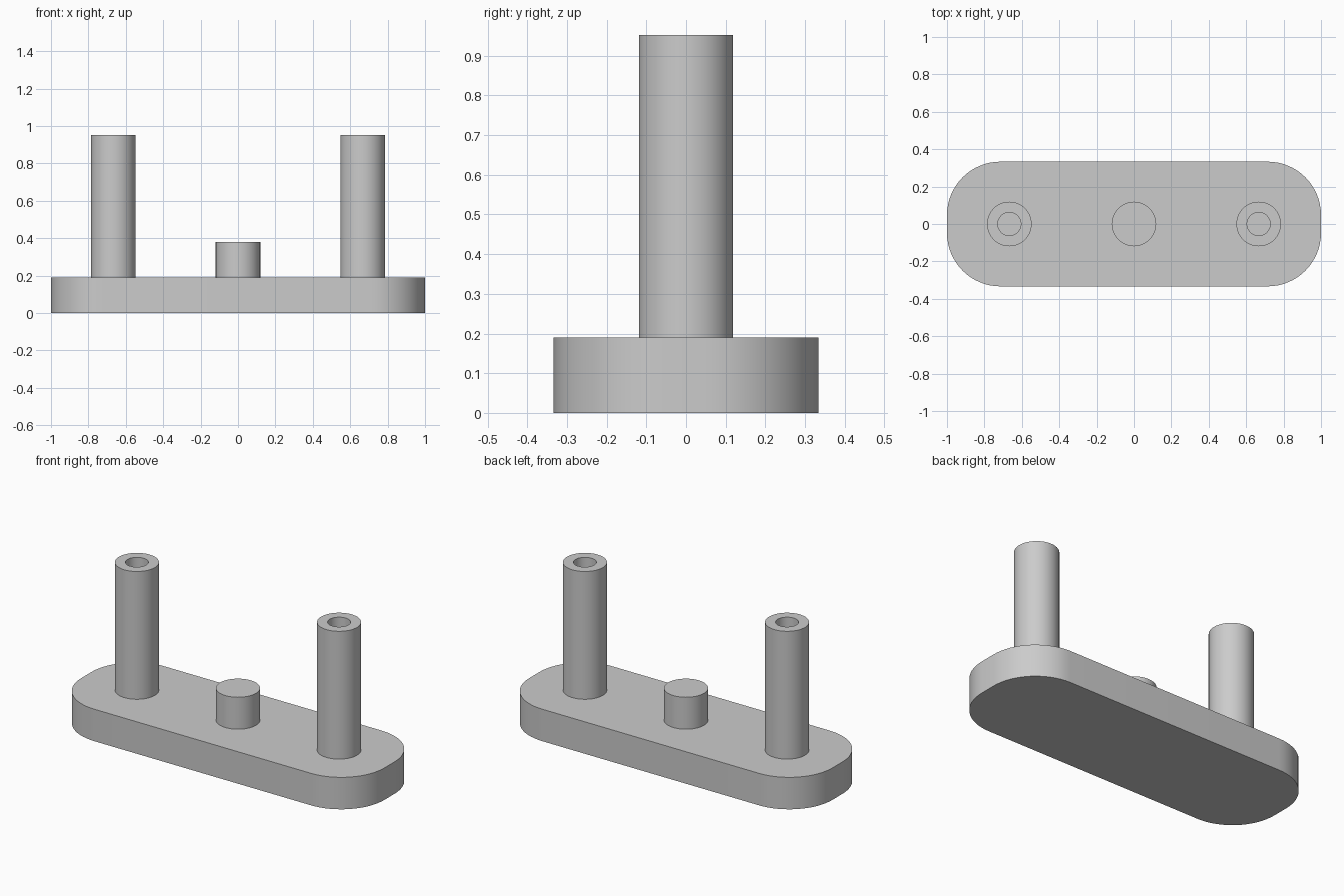
import bpy, bmesh, math

cube = bpy.data.objects.get("Cube")
if cube:
    bpy.data.objects.remove(cube, do_unlink=True)

UNIT = 2 / 42            # the plate is 42 units long
PLATE_TOP = 4 * UNIT

grey = bpy.data.materials.new("light grey")
grey.use_nodes = True
colour = (0.6, 0.6, 0.6, 1)
grey.diffuse_color = colour
grey.node_tree.nodes["Principled BSDF"].inputs["Base Color"].default_value = colour


def finish(name, bm, location=(0, 0, 0)):
    """Turn a bmesh into a smooth shaded grey object with sharp rims."""
    bmesh.ops.recalc_face_normals(bm, faces=bm.faces)
    mesh = bpy.data.meshes.new(name)
    bm.to_mesh(mesh)
    bm.free()
    mesh.materials.append(grey)
    obj = bpy.data.objects.new(name, mesh)
    obj.location = location
    bpy.context.collection.objects.link(obj)
    bpy.ops.object.select_all(action='DESELECT')
    obj.select_set(True)
    bpy.context.view_layer.objects.active = obj
    bpy.ops.object.shade_smooth_by_angle(angle=math.radians(30))
    return obj


def lathe(name, profile, x, steps=64):
    """Revolve (radius, height) points about a vertical axis at x."""
    bm = bmesh.new()
    verts = [bm.verts.new((r, 0, z)) for r, z in profile]
    edges = [bm.edges.new(pair) for pair in zip(verts, verts[1:])]
    bmesh.ops.spin(bm, geom=verts + edges, cent=(0, 0, 0), axis=(0, 0, 1),
                   angle=math.tau, steps=steps)
    bmesh.ops.remove_doubles(bm, verts=bm.verts, dist=1e-5)
    finish(name, bm, (x, 0, 0))


# Base plate: a slab with rounded vertical corners
bm = bmesh.new()
bmesh.ops.create_cube(bm, size=1)
bmesh.ops.scale(bm, vec=(2, 14 * UNIT, PLATE_TOP), verts=bm.verts)
bmesh.ops.translate(bm, vec=(0, 0, PLATE_TOP / 2), verts=bm.verts)
corners = [e for e in bm.edges
           if abs(e.verts[0].co.z - e.verts[1].co.z) > PLATE_TOP / 2]
bmesh.ops.bevel(bm, geom=corners, offset=6 * UNIT, offset_type='OFFSET',
                segments=16, profile=0.5, affect='EDGES')
finish("base_plate", bm)

# Tall posts with a blind hole in the top, and the short solid peg
radius, bore = 2.5 * UNIT, 1.3 * UNIT
foot = PLATE_TOP - UNIT / 4
post_top = 20 * UNIT
hole_floor = post_top - 12 * UNIT
post = [(0, foot), (radius, foot), (radius, post_top), (bore, post_top),
        (bore, hole_floor), (0, hole_floor)]
for side, sign in (("left", 1), ("right", -1)):
    lathe(side + "_post", post, sign * 14 * UNIT)

peg_top = 8 * UNIT
lathe("centre_peg", [(0, foot), (radius, foot), (radius, peg_top), (0, peg_top)], 0)
